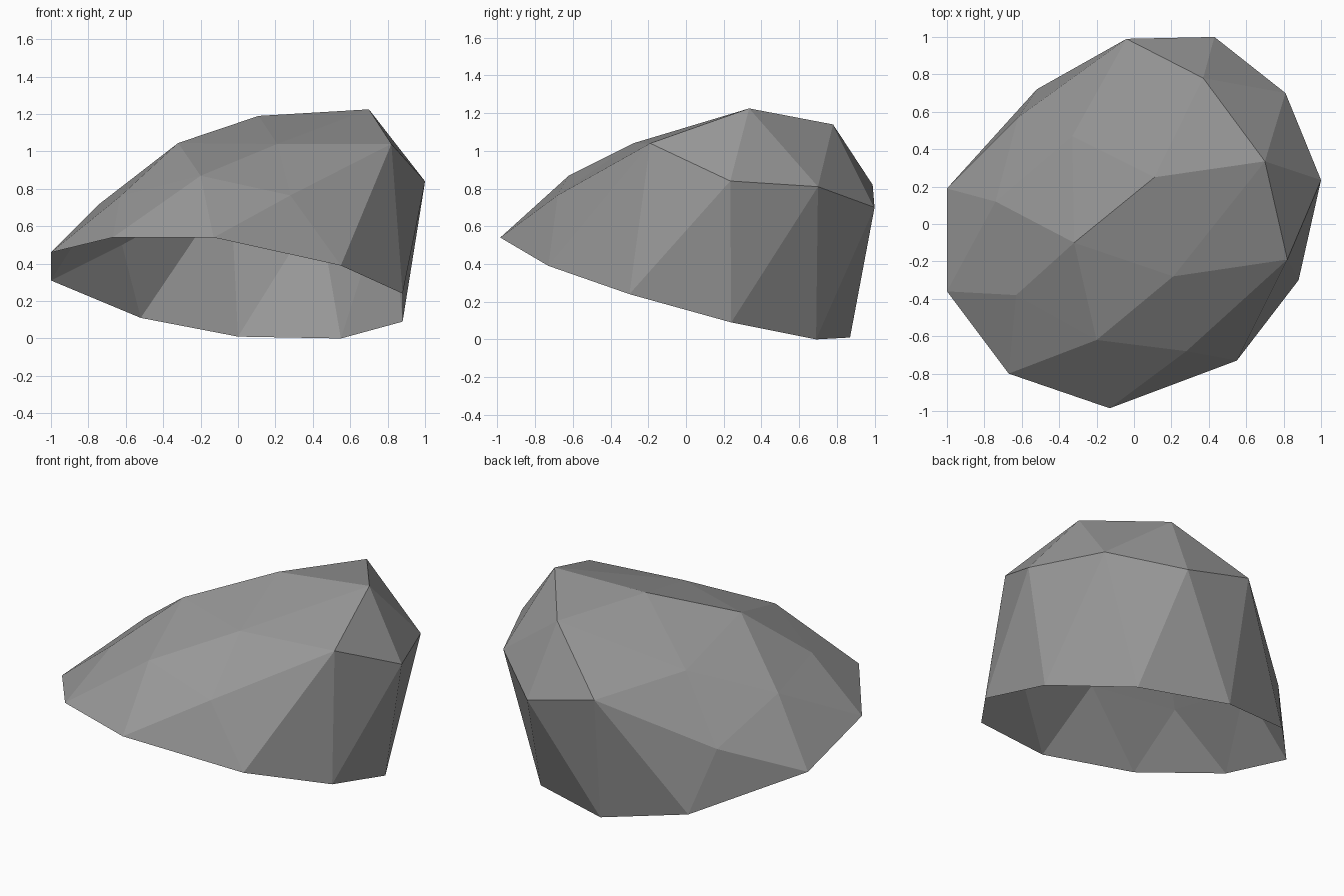
import bpy

if "Cube" in bpy.data.objects:
    bpy.data.objects.remove(bpy.data.objects["Cube"])

# Rings of a faceted open shell, each listed counter-clockwise seen from above
rim = [(.55, -.73, .39), (.88, -.30, .24), (.88, .24, .09), (.55, .69, 0), (0, .87, .01),
       (-.52, .72, .11), (-1, .19, .31), (-1, -.36, .46), (-.67, -.80, .54), (-.13, -.985, .54)]
belt = [(.82, -.19, 1.04), (1, .235, .84), (.81, .70, .81), (.43, 1, .70), (-.04, .99, .82),
        (-.62, .57, .50), (-.74, .12, .72), (-.63, -.38, .76), (-.20, -.62, .87), (.28, -.68, .765)]
crown = [(.70, .335, 1.225), (.37, .78, 1.14), (-.33, .47, .89), (-.32, -.10, 1.045), (.21, -.28, 1.04)]
peak = (.11, .25, 1.19)

R = lambda i: i % 10
B = lambda i: 10 + i % 10
C = lambda i: 20 + i % 5
PEAK = 25

faces = []
# Side walls: zigzag of triangles between rim and belt
for i in range(10):
    faces += [(R(i), R(i + 1), B(i)), (R(i + 1), B(i + 1), B(i))]
# Shoulder and cap: five-sided geodesic pattern up to the peak
for j in range(5):
    a = 2 * j
    faces += [(B(a), B(a + 1), C(j)), (B(a + 1), B(a + 2), C(j)),
              (B(a + 2), C(j + 1), C(j)), (C(j), C(j + 1), PEAK)]

mesh = bpy.data.meshes.new("rock_shell")
mesh.from_pydata(rim + belt + crown + [peak], [], faces)
mesh.update()

# Plain grey stone
stone = bpy.data.materials.new("stone grey")
stone.diffuse_color = (.31, .31, .31, 1)
stone.use_nodes = True
stone.node_tree.nodes["Principled BSDF"].inputs["Base Color"].default_value = stone.diffuse_color
mesh.materials.append(stone)

rock = bpy.data.objects.new("rock_shell", mesh)
bpy.context.collection.objects.link(rock)
